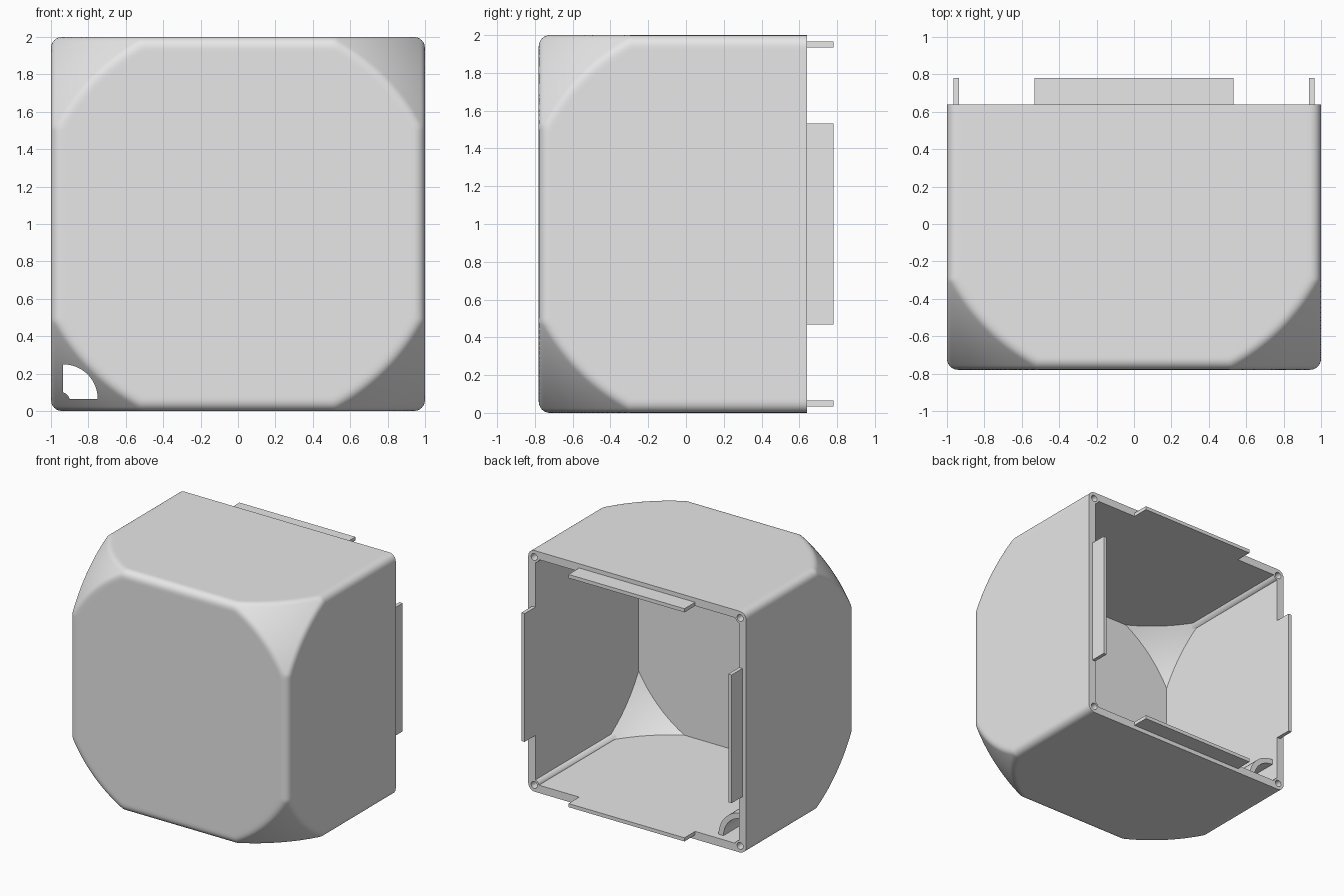
import bpy, bmesh, math
from mathutils import Vector, Matrix

if "Cube" in bpy.data.objects:
    bpy.data.objects.remove(bpy.data.objects["Cube"])

CENTRE = Vector((0, 0.22, 1))   # centre of the whole cube and its rounding ball
FRONT, RIM = -1.0, 0.42         # depth range of the shell, measured from CENTRE
BALL, FILLET = 1.484, 0.06      # ball that trims the corners, edge rounding
INNER, WALL = 0.935, 0.065      # inner half width, wall thickness
POST = 0.945                    # corner post position

grey = bpy.data.materials.new("plain grey")
grey.use_nodes = True
grey.diffuse_color = (0.8, 0.8, 0.8, 1)
grey.node_tree.nodes["Principled BSDF"].inputs["Base Color"].default_value = (0.8, 0.8, 0.8, 1)


def make(name, bm):
    bmesh.ops.recalc_face_normals(bm, faces=bm.faces)
    mesh = bpy.data.meshes.new(name)
    bm.to_mesh(mesh)
    bm.free()
    mesh.materials.append(grey)
    obj = bpy.data.objects.new(name, mesh)
    bpy.context.collection.objects.link(obj)
    return obj


def box(name, lo, hi):
    bm = bmesh.new()
    bmesh.ops.create_cube(bm, size=1)
    for v in bm.verts:
        v.co = [lo[i] if v.co[i] < 0 else hi[i] for i in range(3)]
    return make(name, bm)


def rod(name, x, z, radius, y0, y1):
    """Cylinder running front to back."""
    bm = bmesh.new()
    place = Matrix.Translation((x, (y0 + y1) / 2, z)) @ Matrix.Rotation(math.pi / 2, 4, 'X')
    bmesh.ops.create_cone(bm, cap_ends=True, segments=48, radius1=radius,
                          radius2=radius, depth=y1 - y0, matrix=place)
    return make(name, bm)


def combine(obj, tool, operation, keep=False):
    mod = obj.modifiers.new("combine", 'BOOLEAN')
    mod.operation, mod.solver, mod.object = operation, 'MANIFOLD', tool
    bpy.context.view_layer.objects.active = obj
    bpy.ops.object.modifier_apply(modifier=mod.name)
    if not keep:
        bpy.data.objects.remove(tool)


def clamp(v):
    lim = 1 - FILLET
    return Vector((max(-lim, min(lim, v.x)), max(-lim, v.y), max(-lim, min(lim, v.z))))


def rounded(q):
    """Carry a point of the plain cube to the filleted cube trimmed by the ball."""
    core = clamp(q)
    if core.length > BALL - FILLET:
        lo, hi = 0.0, 1.0
        for _ in range(30):
            mid = (lo + hi) / 2
            if clamp(q * mid).length > BALL - FILLET:
                hi = mid
            else:
                lo = mid
        core = clamp(q * lo)
    return core + (q - core).normalized() * FILLET


# Outer shell: fine cube, open at the back while it is rounded, then capped
bm = bmesh.new()
bmesh.ops.create_cube(bm, size=2)
bmesh.ops.subdivide_edges(bm, edges=bm.edges[:], cuts=99, use_grid_fill=True)
back = [f for f in bm.faces if f.calc_center_median().y > 0.9999]
bmesh.ops.delete(bm, geom=back, context='FACES')
for v in bm.verts:
    v.co.y = FRONT + (v.co.y + 1) / 2 * (RIM - FRONT)
    v.co = rounded(v.co.copy())
bmesh.ops.holes_fill(bm, edges=bm.edges[:], sides=0)
shell = make("shell", bm)

# Cavity: inner box trimmed by the inner ball, leaving a tube and corner posts
cavity = box("cavity_cutter", (-INNER, -INNER, -INNER), (INNER, 0.5, INNER))
bm = bmesh.new()
bmesh.ops.create_uvsphere(bm, u_segments=128, v_segments=64, radius=BALL - WALL)
combine(cavity, make("ball_cutter", bm), 'INTERSECT')
combine(cavity, rod("tube_core", -INNER, -INNER, 0.23, -1.2, RIM - 0.06), 'DIFFERENCE')

# Quarter-round passage through the tube and the lower front corner
bm = bmesh.new()
outline = [(0, 0)] + [(0.185 * math.cos(a), 0.185 * math.sin(a))
                      for a in (math.pi / 2 * i / 24 for i in range(25))]
face = bm.faces.new([bm.verts.new((x - INNER, -1.2, z - INNER)) for x, z in outline])
grown = bmesh.ops.extrude_face_region(bm, geom=[face])
bmesh.ops.translate(bm, vec=(0, 1.2 + RIM - 0.04, 0),
                    verts=[g for g in grown["geom"] if isinstance(g, bmesh.types.BMVert)])
passage = make("passage_cutter", bm)

corners = [(sx, sz) for sx in (-1, 1) for sz in (-1, 1)]
for sx, sz in corners:
    post = rod("post_core", sx * POST, sz * POST, 0.045, -1.3, 0.6)
    if sx < 0 and sz < 0:
        combine(passage, post, 'DIFFERENCE', keep=True)
    combine(cavity, post, 'DIFFERENCE')

combine(shell, cavity, 'DIFFERENCE')
combine(shell, passage, 'DIFFERENCE')

# Pin holes in the rim corners
for sx, sz in corners:
    pin = rod("pin_cutter", sx * POST, sz * POST, 0.028, RIM - 0.2, RIM + 0.1)
    combine(shell, pin, 'DIFFERENCE')

bpy.ops.object.select_all(action='DESELECT')
shell.select_set(True)
bpy.context.view_layer.objects.active = shell
bpy.ops.object.shade_smooth_by_angle(angle=math.radians(35))

# Locating tabs standing on the rim, flush with the inner walls
parts = [shell]
TAB, OUT, TIP = 0.532, 0.965, 0.56
for side, s in (("left", 1), ("right", -1)):
    a, b = sorted((s * INNER, s * OUT))
    parts.append(box(side + "_tab", (a, RIM, -TAB), (b, TIP, TAB)))
for side, s in (("top", 1), ("bottom", -1)):
    a, b = sorted((s * INNER, s * OUT))
    parts.append(box(side + "_tab", (-TAB, RIM, a), (TAB, TIP, b)))

for part in parts:
    part.location = CENTRE
    part.data.materials.clear()
    part.data.materials.append(grey)
